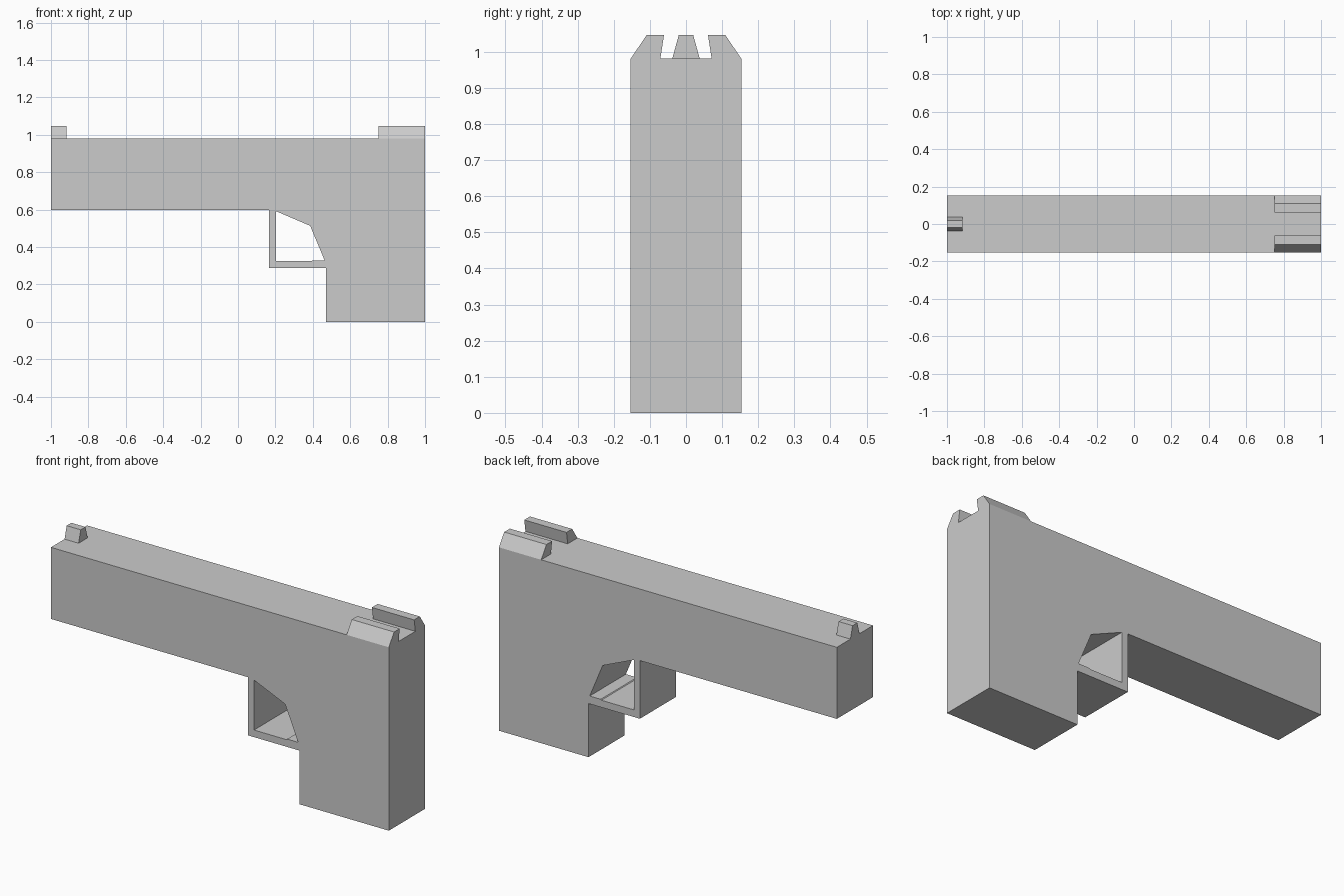
import bpy, bmesh
from mathutils import Vector

if "Cube" in bpy.data.objects:
    bpy.data.objects.remove(bpy.data.objects["Cube"])

HALF_W = 0.153   # half thickness of the body
TOP = 0.981      # top of the body


def prism(name, loops, to_3d, sweep):
    """Fill closed 2D loops (later loops are holes) and sweep into a solid."""
    bm = bmesh.new()
    for loop in loops:
        vs = [bm.verts.new(to_3d(a, b)) for a, b in loop]
        for i, v in enumerate(vs):
            bm.edges.new((v, vs[i - 1]))
    bmesh.ops.triangle_fill(bm, edges=bm.edges[:], use_beauty=True,
                            normal=Vector(sweep).normalized())
    res = bmesh.ops.extrude_face_region(bm, geom=bm.faces[:], use_keep_orig=True)
    moved = [g for g in res["geom"] if isinstance(g, bmesh.types.BMVert)]
    bmesh.ops.translate(bm, verts=moved, vec=sweep)
    bmesh.ops.recalc_face_normals(bm, faces=bm.faces[:])
    mesh = bpy.data.meshes.new(name)
    bm.to_mesh(mesh)
    bm.free()
    ob = bpy.data.objects.new(name, mesh)
    bpy.context.collection.objects.link(ob)
    return ob


# Body: barrel, grip and guard in one side profile, with the guard opening
outline = [(-1, 0.598), (-1, TOP), (1, TOP), (1, 0), (0.47, 0),
           (0.47, 0.287), (0.166, 0.287), (0.166, 0.598)]
opening = [(0.202, 0.592), (0.386, 0.513), (0.463, 0.329),
           (0.398, 0.329), (0.394, 0.325), (0.202, 0.325)]
prism("body", [outline, opening],
      lambda x, z: (x, -HALF_W, z), (0, 2 * HALF_W, 0))

# Rear sight: two sloped rails, mirrored about the centre line
rail = [(0.071, TOP), (0.061, 1.046), (0.109, 1.046), (HALF_W, TOP)]
for side, label in ((-1, "front"), (1, "back")):
    prism("rear_sight_" + label, [[(side * y, z) for y, z in rail]],
          lambda y, z: (0.75, y, z), (0.25, 0, 0))

# Front sight: small tapered block
blade = [(-0.038, TOP), (-0.02, 1.046), (0.02, 1.046), (0.038, TOP)]
prism("front_sight", [blade], lambda y, z: (-1, y, z), (0.083, 0, 0))
